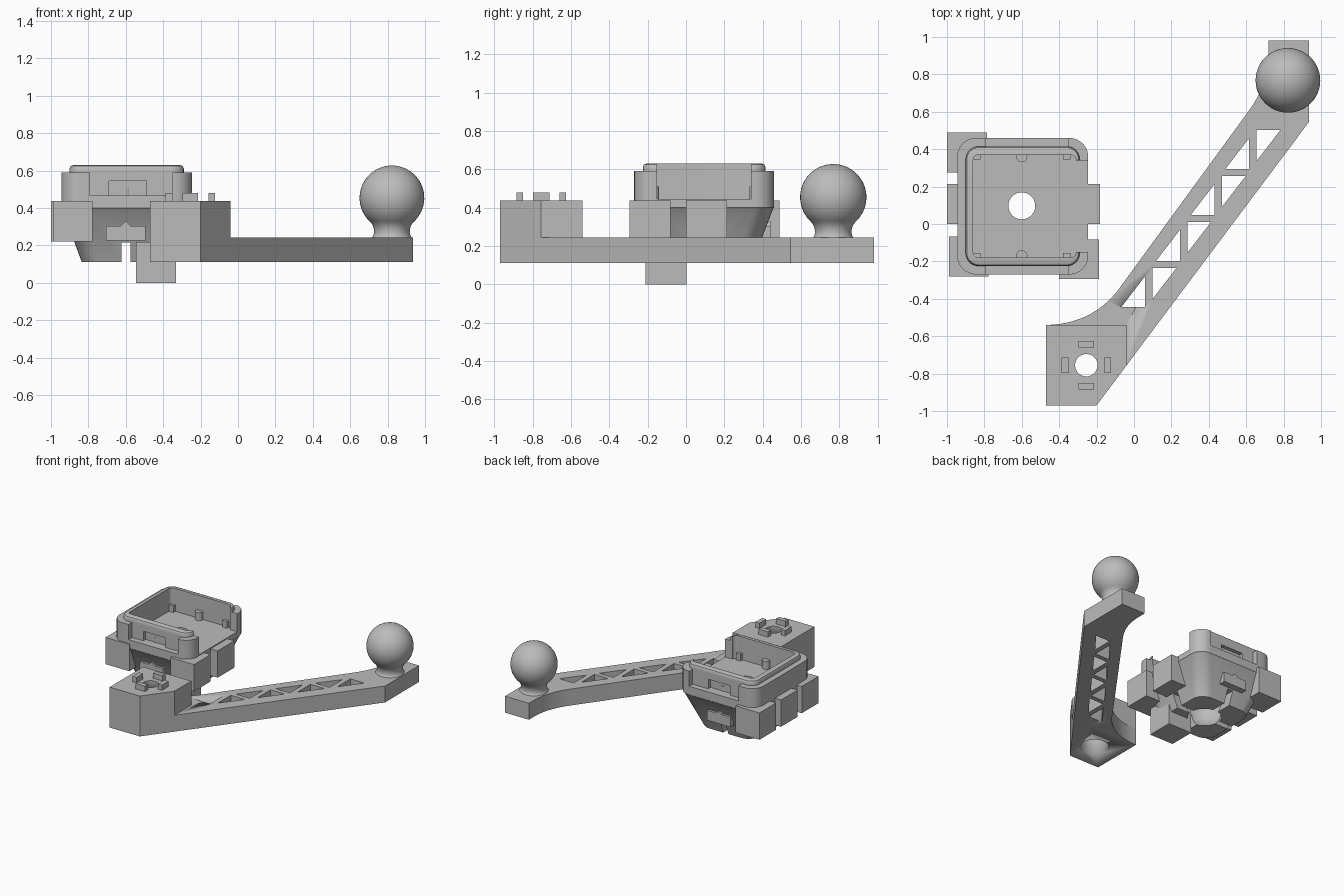
import bpy, bmesh, math

if "Cube" in bpy.data.objects:
    bpy.data.objects.remove(bpy.data.objects["Cube"])

mat = bpy.data.materials.new("grey_plastic")
mat.diffuse_color = (0.5, 0.5, 0.5, 1)
mat.use_nodes = True
mat.node_tree.nodes["Principled BSDF"].inputs["Base Color"].default_value = mat.diffuse_color


def make(name, bm, smooth=True):
    bmesh.ops.recalc_face_normals(bm, faces=bm.faces)
    me = bpy.data.meshes.new(name)
    bm.to_mesh(me)
    bm.free()
    me.materials.append(mat)
    ob = bpy.data.objects.new(name, me)
    bpy.context.collection.objects.link(ob)
    if smooth:
        activate(ob)
        bpy.ops.object.shade_smooth_by_angle(angle=math.radians(30))
    return ob


def activate(ob):
    bpy.ops.object.select_all(action='DESELECT')
    ob.select_set(True)
    bpy.context.view_layer.objects.active = ob


def loft(name, rings):
    """Skin matching rings of 3D points and cap both ends."""
    bm = bmesh.new()
    vs = [[bm.verts.new(p) for p in r] for r in rings]
    n = len(vs[0])
    for a, b in zip(vs, vs[1:]):
        for i in range(n):
            bm.faces.new((a[i], a[(i + 1) % n], b[(i + 1) % n], b[i]))
    bm.faces.new(vs[0][::-1])
    bm.faces.new(vs[-1])
    return make(name, bm)


def prism(name, pts, z0, z1):
    return loft(name, [[(x, y, z) for x, y in pts] for z in (z0, z1)])


def box(name, x0, x1, y0, y1, z0, z1):
    return prism(name, [(x0, y0), (x1, y0), (x1, y1), (x0, y1)], z0, z1)


def circle(cx, cy, r, n=40):
    return [(cx + r * math.cos(2 * math.pi * i / n),
             cy + r * math.sin(2 * math.pi * i / n)) for i in range(n)]


def rounded(cx, cy, hx, hy, r, z, n=8):
    pts = []
    for q, (sx, sy) in enumerate(((1, 1), (-1, 1), (-1, -1), (1, -1))):
        for i in range(n + 1):
            a = math.pi / 2 * (q + i / n)
            pts.append((cx + sx * (hx - r) + r * math.cos(a),
                        cy + sy * (hy - r) + r * math.sin(a), z))
    return pts


def lathe(name, cx, cy, profile, n=48):
    return loft(name, [[(x, y, z) for x, y in circle(cx, cy, r, n)] for r, z in profile])


def cut(ob, *cutters):
    for c in cutters:
        m = ob.modifiers.new("cut", 'BOOLEAN')
        m.operation, m.solver, m.object = 'DIFFERENCE', 'EXACT', c
        activate(ob)
        bpy.ops.object.modifier_apply(modifier=m.name)
        bpy.data.objects.remove(c)


def bezier(a, b, c, n=12):
    return [tuple((1 - t) ** 2 * p + 2 * t * (1 - t) * q + t * t * r
                  for p, q, r in zip(a, b, c)) for t in (i / n for i in range(n + 1))]


# Arm with curved ends and a truss of triangular holes
outline = [(-0.04, -0.54), (-0.04, -0.756), (0.935, 0.545), (0.935, 0.98), (0.72, 0.98)]
outline += bezier((0.72, 0.90), (0.715, 0.74), (0.61, 0.60))
outline += bezier((-0.09, -0.36), (-0.23, -0.535), (-0.47, -0.54))
arm = prism("arm", outline, 0.11, 0.243)
for i in range(4):
    dx, dy = 0.185 * i, 0.2455 * i
    x, y = -0.067 + dx, -0.443 + dy
    cut(arm, prism("hole", [(x, y), (x + 0.127, y), (x + 0.127, y + 0.165)], 0, 0.4))
    x, y = 0.10 + dx, -0.235 + dy
    cut(arm, prism("hole", [(x, y), (x, y - 0.165), (x + 0.127, y)], 0, 0.4))

# Mounting block with stepped bore and four pegs
block = prism("mount_block", [(-0.47, -0.97), (-0.20, -0.97), (-0.04, -0.756),
                              (-0.04, -0.54), (-0.47, -0.54)], 0.11, 0.437)
cut(block, prism("bore", circle(-0.255, -0.755, 0.06), 0, 0.6),
    prism("counterbore", circle(-0.255, -0.755, 0.105), 0, 0.33))
for dx, dy in ((1, 0), (-1, 0), (0, 1), (0, -1)):
    hx, hy = (0.018, 0.042) if dx else (0.042, 0.018)
    x, y = -0.255 + 0.114 * dx, -0.755 + 0.112 * dy
    box("mount_peg", x - hx, x + hx, y - hy, y + hy, 0.43, 0.48)

# Ball on a flared neck
profile = [(0.108, 0.24), (0.099, 0.252), (0.095, 0.27), (0.097, 0.29), (0.104, 0.31)]
for i in range(25):
    a = math.radians(-48 + i * 137.5 / 24)
    profile.append((0.173 * math.cos(a), 0.454 + 0.173 * math.sin(a)))
lathe("ball_joint", 0.823, 0.768, profile)

# Housing: tapered socket, tray and rounded rim
CX, CY = -0.595, 0.095
sections = [(0.24, 0.25, 0.10, 0.11), (0.345, 0.36, 0.10, 0.395), (0.35, 0.365, 0.10, 0.40),
            (0.35, 0.365, 0.10, 0.59), (0.305, 0.32, 0.07, 0.59), (0.305, 0.32, 0.07, 0.612),
            (0.299, 0.314, 0.065, 0.624), (0.285, 0.30, 0.055, 0.63)]
housing = loft("housing", [rounded(CX, CY, hx, hy, r, z) for hx, hy, r, z in sections])
cut(housing,
    loft("tray", [rounded(-0.585, CY, 0.275, 0.275, 0.03, z) for z in (0.445, 0.8)]),
    box("side_opening", -0.36, -0.1, -0.15, 0.34, 0.445, 0.8))
for s in (-1, 1):
    def ybox(name, x0, x1, d0, d1, z0, z1):
        y0, y1 = sorted((CY + s * d0, CY + s * d1))
        return box(name, x0, x1, y0, y1, z0, z1)
    cut(housing, ybox("wall_recess", -0.79, -0.35, 0.32, 0.5, 0.468, 0.595),
        ybox("window", -0.69, -0.49, 0.29, 0.5, 0.468, 0.545))
    # Catch below each window, with a small peak
    ybox("catch", -0.705, -0.495, 0.2, 0.345, 0.225, 0.305)
    ys = (CY + s * 0.2, CY + s * 0.345)
    loft("catch_peak", [[(-0.63, y, 0.30), (-0.57, y, 0.30), (-0.60, y, 0.33)] for y in ys])
    # Support posts inside the tray
    prism("tray_post", circle(-0.60, CY + s * 0.265, 0.03, 20), 0.44, 0.51)
    for x in (-0.84, -0.36):
        ybox("tray_corner_pad", x - 0.02, x + 0.02, 0.25, 0.28, 0.44, 0.50)

# Ball socket, lens hole and the slots that split the socket into fingers
socket = [(0.18 * math.cos(math.radians(a)), 0.24 + 0.18 * math.sin(math.radians(a)))
          for a in range(-86, 87, 4)]
cut(housing, lathe("socket", CX, CY, socket, 40),
    prism("lens_hole", circle(-0.60, 0.097, 0.072), 0.2, 0.8),
    box("slot_y", -0.622, -0.575, -0.4, 0.6, 0, 0.215),
    box("slot_x", -1.1, -0.1, CY - 0.023, CY + 0.023, 0, 0.215))
activate(housing)
bpy.ops.object.shade_smooth_by_angle(angle=math.radians(30))

# Cubes around the housing
for x, y, z in ((-1.0, 0.275, 0.22), (-1.0, 0.0, 0.22), (-0.99, -0.28, 0.22),
                (-0.40, -0.295, 0.22), (-0.395, 0.0, 0.22), (-0.545, -0.21, 0.0)):
    box("magnet_cube", x, x + 0.213, y, y + 0.213, z, z + 0.217)
